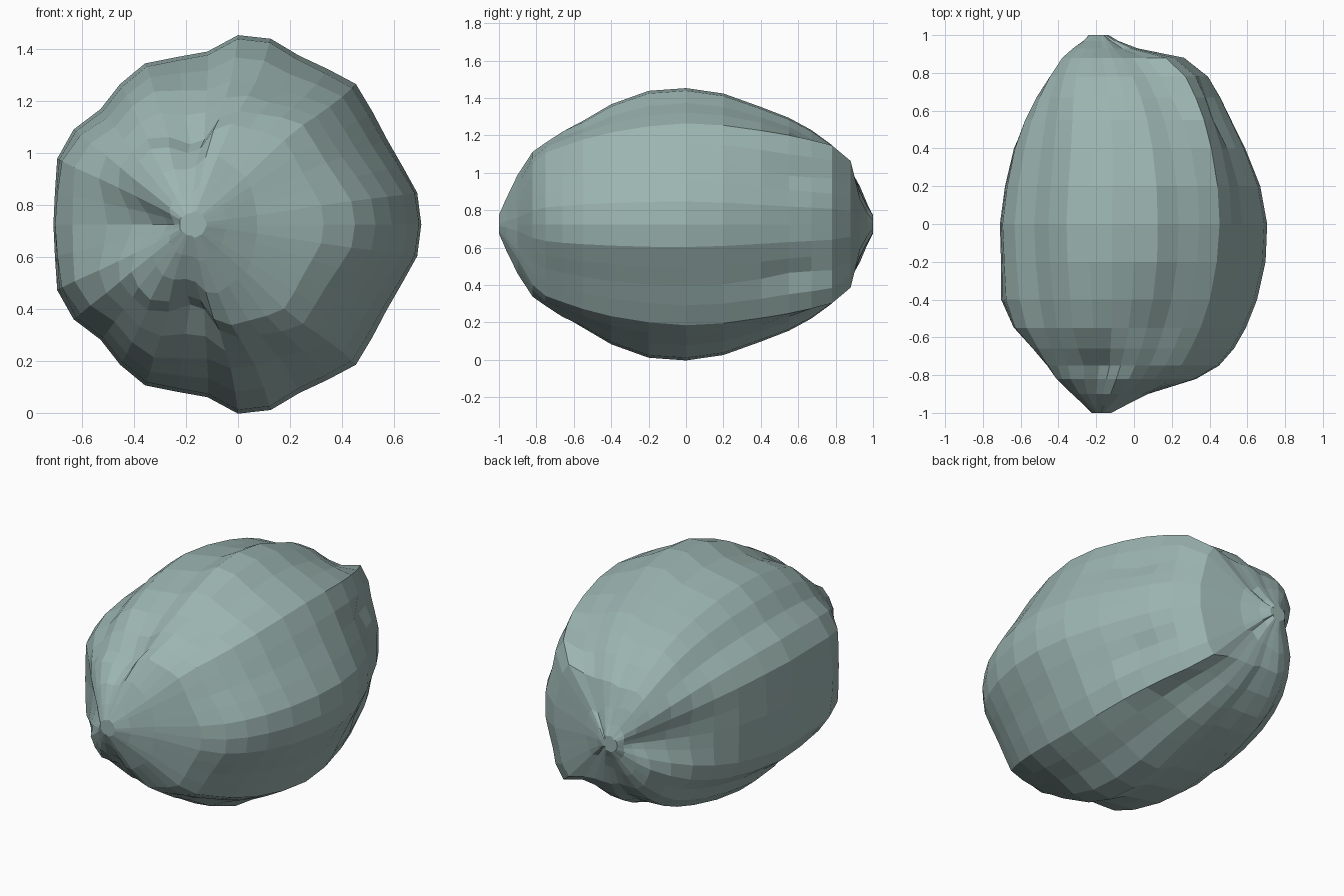
import bpy
import bmesh
from math import sin, cos, exp, radians

cube = bpy.data.objects.get("Cube")
if cube:
    bpy.data.objects.remove(cube, do_unlink=True)

# Stations along the long axis
STATIONS = [-1, -.96, -.9, -.82, -.75, -.66, -.55, -.4, -.2, 0,
            .2, .4, .55, .67, .78, .88, .93, .97, 1]

# Ribbed middle cross-section, from the left side over the crown to the right side
RIBS = [.705, .70, .67, .66, .675, .705, .69, .69, .725, .728,
        .675, .685, .715, .705, .69, .73, .74, .715, .71]

# Taper of the body along its length, for five directions around the axis
LEFT_SIDE = [.07, .15, .28, .6, .74, .82, .88, .94, .99, 1,
             .95, .85, .77, .72, .67, .54, .22, .1, .05]
LEFT_SHOULDER = [.07, .17, .34, .6, .71, .77, .84, .91, .97, 1,
                 .98, .93, .89, .85, .8, .64, .26, .12, .05]
CROWN = [.07, .2, .38, .56, .63, .7, .76, .88, .98, 1,
         .96, .86, .78, .69, .58, .42, .24, .13, .06]
RIGHT_SHOULDER = [.07, .2, .38, .58, .66, .75, .84, .92, .98, 1,
                  .97, .91, .84, .76, .64, .48, .34, .18, .08]
RIGHT_SIDE = [.08, .14, .22, .36, .51, .68, .88, .98, .99, 1,
              .96, .88, .76, .62, .46, .3, .21, .15, .1]
TAPERS = [(0, LEFT_SIDE), (48, LEFT_SHOULDER), (85, CROWN),
          (130, RIGHT_SHOULDER), (180, RIGHT_SIDE)]

# Hollows: place along the axis, direction, length, angular width, depth
HOLLOWS = [(-.77, 108, .12, 20, .12),   # front hollow above the tip
           (-.7, 180, .2, 14, .03),     # front side groove
           (.75, 62, .2, 9, .07),       # back crown groove
           (.58, 30, .16, 9, .045)]     # back side groove
SIDES = 2 * (len(RIBS) - 1)
MIDDLE_HEIGHT = .725


def taper(station, degrees):
    """Blend smoothly between the two nearest taper profiles."""
    for (start, first), (end, second) in zip(TAPERS, TAPERS[1:]):
        if degrees <= end:
            blend = (degrees - start) / (end - start)
            blend = blend * blend * (3 - 2 * blend)
            return first[station] * (1 - blend) + second[station] * blend


def hollow_depth(y, degrees):
    """Total depth of the soft hollows at one place on the skin."""
    return sum(depth * exp(-((y - place) / length) ** 2
                           - ((degrees - direction) / width) ** 2)
               for place, direction, length, width, depth in HOLLOWS)


def surface_point(station, side):
    """Point on the lumpy skin; the lower half mirrors the upper half."""
    y = STATIONS[station]
    rib = min(side, SIDES - side)
    degrees = 360 * rib / SIDES
    radius = RIBS[rib] * taper(station, degrees)
    radius = max(radius - hollow_depth(y, degrees), .6 * radius)
    x = -.17 * abs(y) ** 3 + radius * cos(radians(degrees))
    height = radius * sin(radians(degrees))
    mirror = 1 if side == rib else -1
    return x, y, MIDDLE_HEIGHT + mirror * height


# Rock body: rings of ribs joined into a closed faceted skin
bm = bmesh.new()
rings = [[bm.verts.new(surface_point(station, side)) for side in range(SIDES)]
         for station in range(len(STATIONS))]
for ring, following in zip(rings, rings[1:]):
    for side in range(SIDES):
        beside = (side + 1) % SIDES
        bm.faces.new((ring[side], ring[beside], following[beside], following[side]))
bm.faces.new(rings[0])
bm.faces.new(rings[-1])
bmesh.ops.recalc_face_normals(bm, faces=bm.faces[:])
mesh = bpy.data.meshes.new("rock_body")
bm.to_mesh(mesh)
bm.free()
rock_body = bpy.data.objects.new("rock_body", mesh)
bpy.context.collection.objects.link(rock_body)

# Stone colour
stone = bpy.data.materials.new("grey_green_stone")
stone.use_nodes = True
colour = (.33, .46, .44, 1)
stone.diffuse_color = colour
stone.node_tree.nodes["Principled BSDF"].inputs["Base Color"].default_value = colour
mesh.materials.append(stone)
